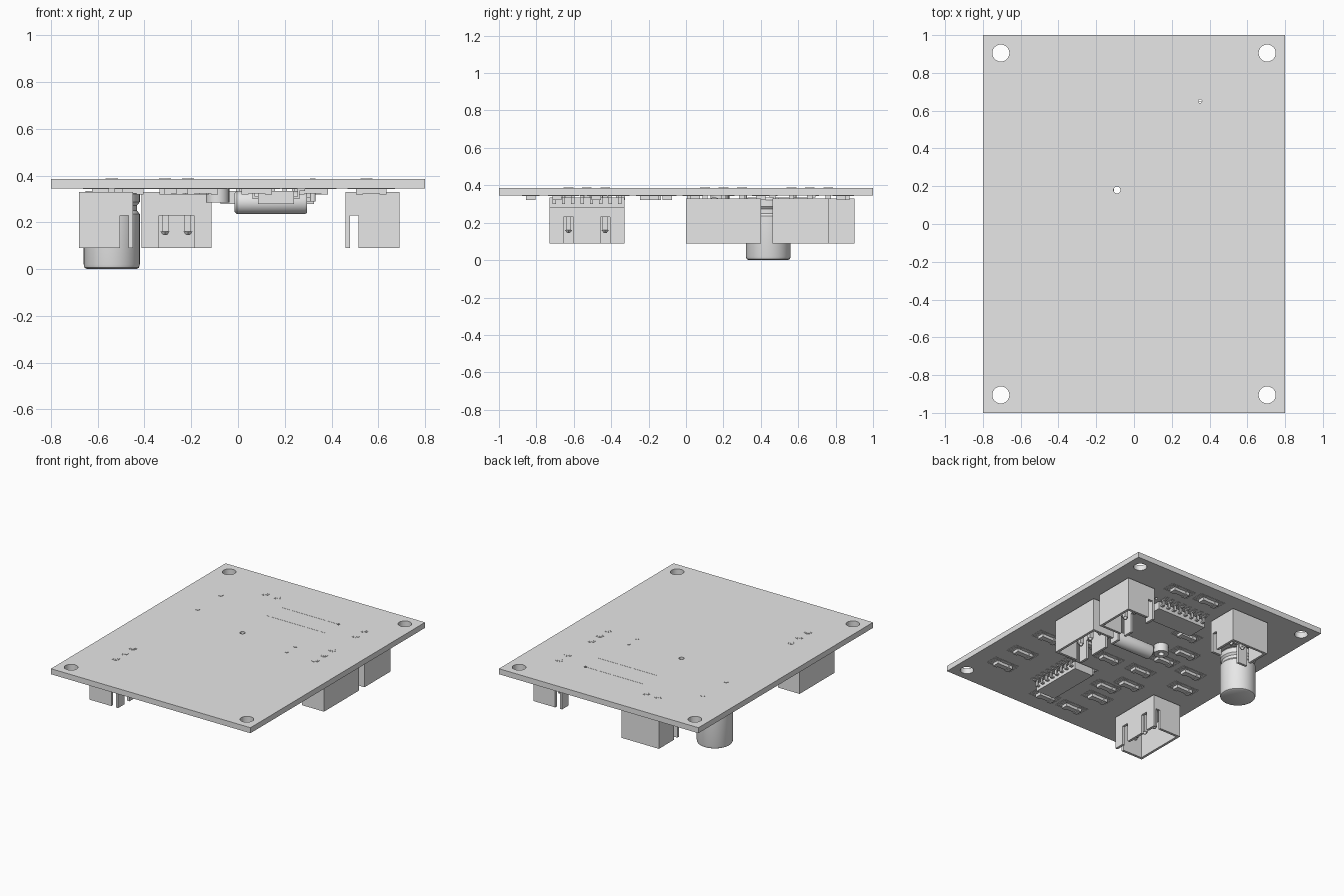
import bpy, bmesh, math
from mathutils import Matrix, Vector

cube = bpy.data.objects.get("Cube")
if cube:
    bpy.data.objects.remove(cube, do_unlink=True)

grey = bpy.data.materials.new("plain_grey")
grey.use_nodes = True
grey.diffuse_color = (0.8, 0.8, 0.8, 1)
grey.node_tree.nodes["Principled BSDF"].inputs["Base Color"].default_value = (0.8, 0.8, 0.8, 1)

UNDER, TOP = 0.345, 0.385     # the two faces of the board


def box(bm, x0, x1, y0, y1, z0, z1):
    size = Vector((x1 - x0, y1 - y0, z1 - z0))
    mid = Vector((x0 + x1, y0 + y1, z0 + z1)) / 2
    bmesh.ops.create_cube(bm, size=1, matrix=Matrix.Translation(mid) @ Matrix.Diagonal(size).to_4x4())


def block(bm, x, y, w, d, z0, z1):
    box(bm, x - w / 2, x + w / 2, y - d / 2, y + d / 2, z0, z1)


def rod(bm, x, y, r, z0, z1, sides=24, r_low=None):
    bmesh.ops.create_cone(bm, cap_ends=True, segments=sides, radius1=r if r_low is None else r_low,
                          radius2=r, depth=z1 - z0,
                          matrix=Matrix.Translation((x, y, (z0 + z1) / 2)))


def lathe(bm, profile, steps=40):
    verts = [bm.verts.new((r, 0, z)) for r, z in profile]
    edges = [bm.edges.new(pair) for pair in zip(verts, verts[1:])]
    bmesh.ops.spin(bm, geom=verts + edges, cent=(0, 0, 0), axis=(0, 0, 1),
                   angle=math.tau, steps=steps, use_merge=True)
    bmesh.ops.remove_doubles(bm, verts=bm.verts, dist=0.0001)
    bmesh.ops.recalc_face_normals(bm, faces=bm.faces)


def finish(bm, name, place=Matrix(), smooth=False):
    mesh = bpy.data.meshes.new(name)
    bm.to_mesh(mesh)
    bm.free()
    mesh.materials.append(grey)
    obj = bpy.data.objects.new(name, mesh)
    obj.matrix_world = place
    bpy.context.collection.objects.link(obj)
    if smooth:
        bpy.ops.object.select_all(action='DESELECT')
        obj.select_set(True)
        bpy.context.view_layer.objects.active = obj
        bpy.ops.object.shade_smooth_by_angle(angle=math.radians(35))
    return obj


def at(x, y, turn=0):
    return Matrix.Translation((x, y, 0)) @ Matrix.Rotation(math.radians(turn), 4, 'Z')


# Board with mounting and sight holes
bm = bmesh.new()
box(bm, -0.8, 0.8, -1, 1, UNDER, TOP)
board = finish(bm, "board")
bm = bmesh.new()
for sx in (-1, 1):
    for sy in (-1, 1):
        rod(bm, sx * 0.705, sy * 0.905, 0.045, 0.3, 0.45, 40)
rod(bm, -0.09, 0.18, 0.018, 0.3, 0.45)
rod(bm, 0.35, 0.65, 0.01, 0.3, 0.45, 12)
cutter = finish(bm, "hole_cutter")
cutter.hide_render = True
mod = board.modifiers.new("holes", 'BOOLEAN')
mod.operation = 'DIFFERENCE'
mod.solver = 'EXACT'
mod.object = cutter
bpy.context.view_layer.update()
cut_mesh = bpy.data.meshes.new_from_object(board.evaluated_get(bpy.context.evaluated_depsgraph_get()))
board.modifiers.clear()
board.data = cut_mesh
bpy.data.objects.remove(cutter, do_unlink=True)


# Pin headers: hollow shells open below, slotted toward local -y
def connector(name, x, y, turn, pins):
    bm = bmesh.new()
    w, d, t = 0.1 + pins * 0.1, 0.115, 0.018
    low, sill, roof = 0.09, 0.23, 0.33
    h = w / 2
    box(bm, -h, h, -d, d, 0.29, roof)
    box(bm, -h, h, d - t, d, low, 0.29)
    box(bm, -h, h, -d, -d + t, sill, 0.29)
    for s in (-1, 1):
        x0, x1 = sorted((s * h, s * (h - t)))
        box(bm, x0, x1, -d + t, d - t, sill, 0.29)
        box(bm, x0, x1, -d + 0.055, d - t, low, sill)
    gap = 0.075 if pins == 2 else 0.125
    for s in (-1, 1):
        x0, x1 = sorted((s * gap, s * h))
        box(bm, x0, x1, -d, -d + t, low, sill)
    if pins == 3:
        box(bm, -0.072, 0.072, -d, -d + t, low, sill)
    for i in range(pins):
        px = (i - (pins - 1) / 2) * 0.098
        block(bm, px, -0.025, 0.028, 0.028, 0.16, TOP + 0.003)
        rod(bm, px, -0.025, 0.019, 0.145, 0.16, 4, 0.008)
        rod(bm, px, -0.025, 0.026, TOP, TOP + 0.002, 20)
    finish(bm, name, at(x, y, turn))


connector("front_connector", -0.565, -0.53, 90, 3)
connector("back_connector", -0.263, 0.785, 0, 2)
connector("side_connector_long", 0.575, 0.2, -90, 3)
connector("side_connector_short", 0.575, 0.613, -90, 2)

# Standing capacitor with a crimped neck
bm = bmesh.new()
lathe(bm, [(0, 0), (0.105, 0), (0.116, 0.006), (0.12, 0.02), (0.12, 0.235), (0.108, 0.25),
           (0.108, 0.272), (0.12, 0.287), (0.12, 0.322), (0.11, 0.335), (0, 0.335)])
finish(bm, "standing_capacitor", at(-0.54, 0.44), True)

# Lying crystal can and its bent leads
bm = bmesh.new()
lathe(bm, [(0, 0), (0.04, 0), (0.05, 0.01), (0.05, 0.3), (0.045, 0.31), (0, 0.31)])
finish(bm, "crystal_can", Matrix.Translation((-0.015, 0.15, 0.285)) @ Matrix.Rotation(math.pi / 2, 4, 'Y'), True)
bm = bmesh.new()
for y in (0.1, 0.2):
    inner = 0.15 + (y - 0.15) * 0.4
    box(bm, 0.29, 0.326, inner - 0.008, inner + 0.008, 0.29, 0.306)
    box(bm, 0.312, 0.326, min(y, inner) - 0.008, max(y, inner) + 0.008, 0.29, 0.306)
    rod(bm, 0.32, y, 0.012, 0.29, TOP + 0.003, 16)
for y in (0.31, 0.575):
    rod(bm, -0.54, y, 0.016, 0.33, TOP + 0.003, 16)
finish(bm, "wire_leads")

# Small sensor ring around the sight hole
bm = bmesh.new()
lathe(bm, [(0.02, 0.285), (0.05, 0.285), (0.05, UNDER), (0.02, UNDER), (0.02, 0.285)], 24)
finish(bm, "sensor_ring", at(-0.087, 0.18), True)


# Sixteen-legged chips
def chip(name, x, y, turn):
    bm = bmesh.new()
    block(bm, 0, 0, 0.4, 0.155, 0.278, 0.335)
    for i in range(8):
        lx = (i - 3.5) * 0.05
        for s in (-1, 1):
            block(bm, lx, s * 0.085, 0.018, 0.03, 0.3, 0.31)
            block(bm, lx, s * 0.096, 0.018, 0.01, 0.3, UNDER)
            block(bm, lx, s * 0.108, 0.018, 0.03, 0.335, UNDER)
            block(bm, lx, s * 0.112, 0.026, 0.06, UNDER - 0.002, UNDER)
    finish(bm, name, at(x, y, turn))


chip("front_chip", 0.163, -0.53, 90)
chip("back_chip", 0.125, 0.57, 0)


# Surface parts: waisted body, two end caps and printed guide lines
def surface_part(name, x, y):
    bm = bmesh.new()
    block(bm, 0, 0, 0.085, 0.038, 0.324, UNDER)
    for s in (-1, 1):
        block(bm, s * 0.05, 0, 0.03, 0.05, 0.32, UNDER)
        block(bm, s * 0.062, 0, 0.045, 0.062, UNDER - 0.003, UNDER)
        block(bm, 0, s * 0.046, 0.2, 0.004, UNDER - 0.002, UNDER)
        block(bm, s * 0.1, 0, 0.004, 0.096, UNDER - 0.002, UNDER)
    finish(bm, name, at(x, y))


spots = [(0.06, 0.85), (0.295, 0.83), (0.57, -0.69), (0.57, -0.48), (0.57, -0.22), (-0.127, 0.4),
         (0.08, -0.17), (-0.15, -0.47), (-0.2, -0.62), (-0.25, -0.35), (-0.15, -0.83), (0.08, -0.83),
         (-0.27, 0.21), (-0.47, 0.03), (-0.56, -0.16), (-0.22, 0.05), (-0.19, -0.16), (0.32, -0.1)]
for i, (x, y) in enumerate(spots):
    surface_part("surface_part_%d" % (i + 1), x, y)

# Fine traces on the upper face
bm = bmesh.new()
for y in (0.49, 0.65):
    box(bm, -0.11, 0.36, y - 0.002, y + 0.002, TOP, TOP + 0.001)
finish(bm, "upper_traces")
